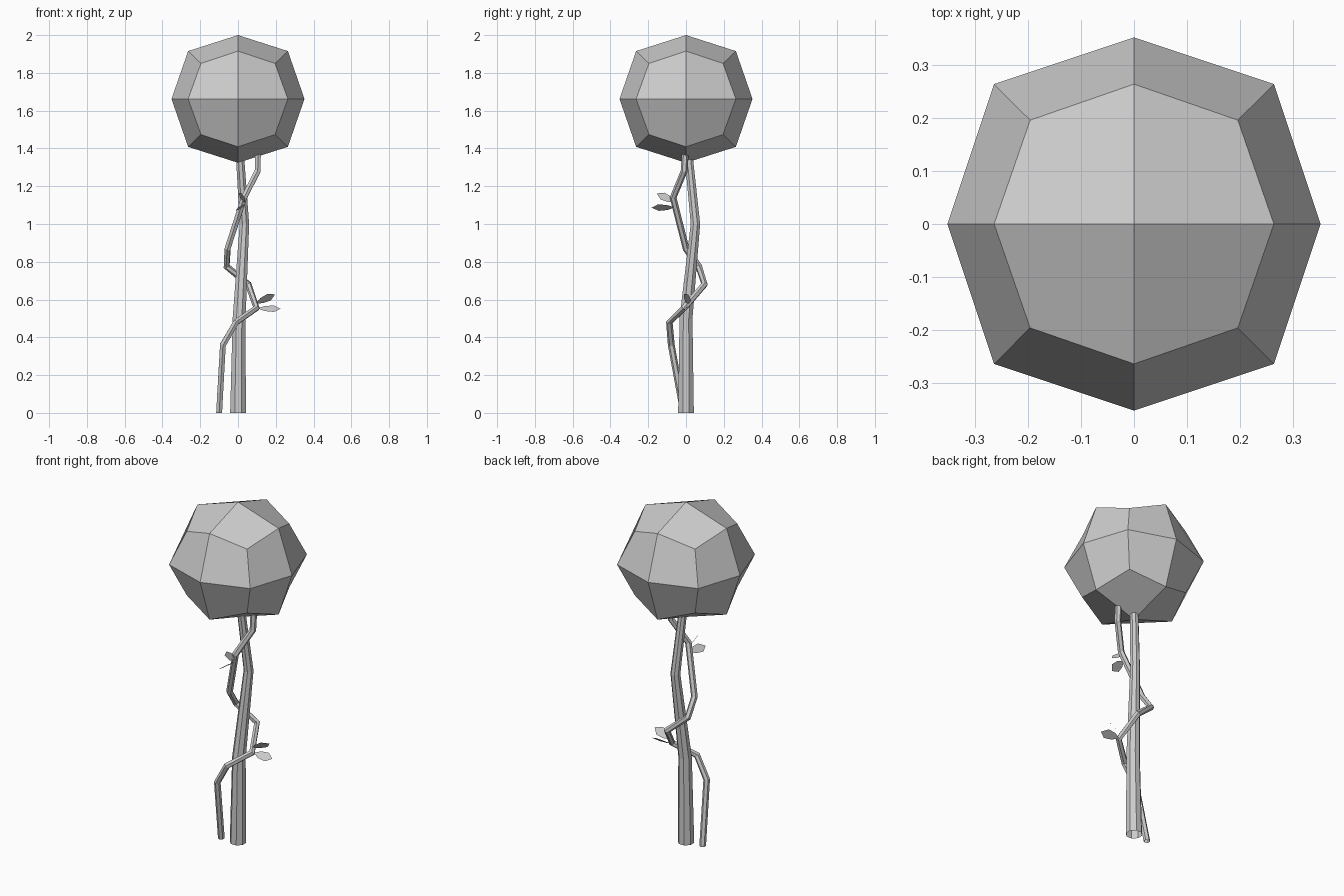
import bpy, bmesh, math
from mathutils import Vector, Matrix

if "Cube" in bpy.data.objects:
    bpy.data.objects.remove(bpy.data.objects["Cube"])


def finish(bm, name):
    bmesh.ops.recalc_face_normals(bm, faces=bm.faces[:])
    mesh = bpy.data.meshes.new(name)
    bm.to_mesh(mesh)
    bm.free()
    obj = bpy.data.objects.new(name, mesh)
    bpy.context.collection.objects.link(obj)
    return obj


def tube(name, path, sides):
    """Open polygonal tube through (x, y, z, radius) points, mitred at bends."""
    pts = [Vector(p[:3]) for p in path]
    bm = bmesh.new()
    rings = []
    side = Vector((1, 0, 0))
    for i, p in enumerate(pts):
        before = (p - pts[i - 1]).normalized() if i else Vector((0, 0, 1))
        after = (pts[i + 1] - p).normalized() if i < len(pts) - 1 else Vector((0, 0, 1))
        t = (before + after).normalized() if 0 < i < len(pts) - 1 else Vector((0, 0, 1))
        side = (side - t * side.dot(t)).normalized()
        up = t.cross(side)
        ring = []
        for k in range(sides):
            a = math.tau * (k + 0.5) / sides
            ring.append(bm.verts.new(p + path[i][3] * (side * math.cos(a) + up * math.sin(a))))
        rings.append(ring)
    for a, b in zip(rings, rings[1:]):
        for k in range(sides):
            n = (k + 1) % sides
            bm.faces.new((a[k], a[n], b[n], b[k]))
    return finish(bm, name)


def leaf_pair(name, anchor, angle):
    """Two flat pointed leaves, one raised and one level."""
    outline = [(0, 0), (0.3, 0.38), (0.7, 0.5), (1, 0), (0.7, -0.5), (0.3, -0.38)]
    leaves = [  # start, tip, width direction
        ((-0.01, 0, 0.015), (0.092, 0.012, 0.062), (-0.27, -0.58, 0.56)),
        ((0.0, 0, -0.012), (0.122, -0.005, -0.014), (0, -0.77, -0.63)),
    ]
    xf = Matrix.Translation(anchor) @ Matrix.Rotation(math.radians(angle), 4, 'Z')
    bm = bmesh.new()
    for start, tip, wide in leaves:
        s, t, w = Vector(start), Vector(tip), Vector(wide).normalized() * 0.054
        bm.faces.new([bm.verts.new(xf @ (s + (t - s) * u + w * v)) for u, v in outline])
    return finish(bm, name)


# Crown: cube split once per edge, its points pushed out to a faceted ball
bm = bmesh.new()
bmesh.ops.create_cube(bm, size=2)
bmesh.ops.subdivide_edges(bm, edges=bm.edges[:], cuts=1, use_grid_fill=True)
reach = {1: 0.352, 2: 0.264, 3: 0.196}
for v in bm.verts:
    kind = sum(abs(c) > 0.5 for c in v.co)
    v.co *= reach[kind]
    v.co.z = v.co.z * 0.96 + 1.662
finish(bm, "crown")

# Trunk
tube("trunk", [(0, 0, 0, 0.045), (0.006, 0, 0.5, 0.037),
               (0.034, 0.05, 1.0, 0.027), (0.008, 0.01, 1.4, 0.023)], 8)

# Vine winding round the trunk
vine = [(-0.1, -0.012, 0), (-0.08, -0.078, 0.36), (-0.01, -0.088, 0.48),
        (0.098, -0.01, 0.555), (0.055, 0.098, 0.68), (-0.06, 0.068, 0.775),
        (-0.055, 0.0, 0.87), (0.032, -0.068, 1.14), (0.104, -0.01, 1.28),
        (0.106, 0.0, 1.44)]
tube("vine", [p + (0.018,) for p in vine], 6)

# Leaves
leaf_pair("lower_leaves", (0.104, 0, 0.565), 0)
leaf_pair("upper_leaves", (0.022, -0.062, 1.1), -98)
